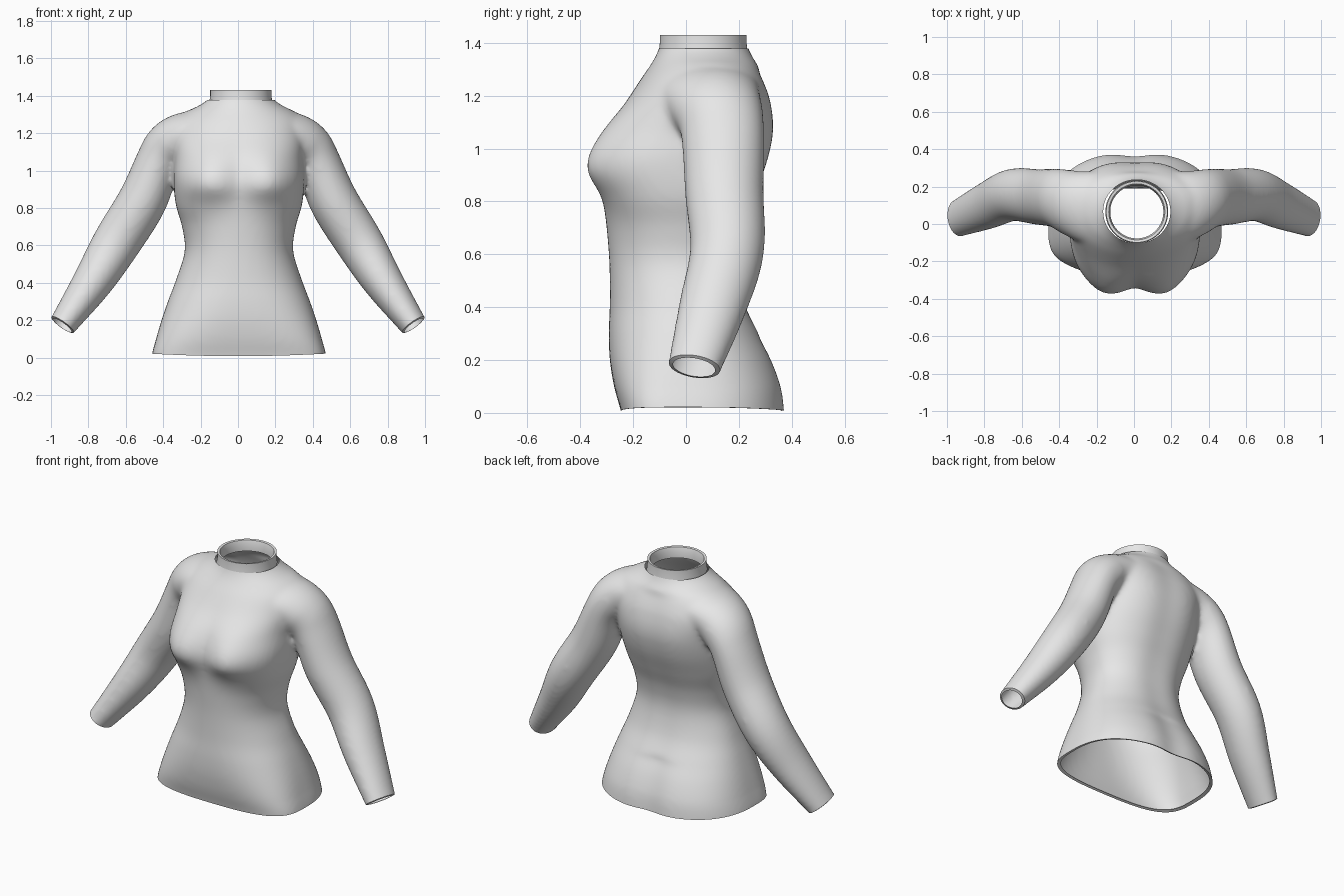
import bpy, bmesh, math
from mathutils import Vector

if "Cube" in bpy.data.objects:
    bpy.data.objects.remove(bpy.data.objects["Cube"])

grey = bpy.data.materials.new("light grey fabric")
grey.diffuse_color = (0.8, 0.8, 0.8, 1)
grey.use_nodes = True
grey.node_tree.nodes["Principled BSDF"].inputs["Base Color"].default_value = grey.diffuse_color


def spline(rows, steps):
    """Catmull-Rom interpolation through rows of numbers."""
    out = []
    for i in range(len(rows) - 1):
        a, b, c, d = (rows[max(0, min(len(rows) - 1, i + k))] for k in (-1, 0, 1, 2))
        for s in range(steps):
            t = s / steps
            out.append([0.5 * (2 * q + (r - p) * t + (2 * p - 5 * q + 4 * r - u) * t * t
                               + (3 * q - p - 3 * r + u) * t ** 3)
                        for p, q, r, u in zip(a, b, c, d)])
    return out + [list(rows[-1])]


def loft(bm, rings):
    """Closed solid through a list of point rings."""
    vs = [[bm.verts.new(p) for p in ring] for ring in rings]
    n = len(vs[0])
    for a, b in zip(vs, vs[1:]):
        for i in range(n):
            bm.faces.new((a[i], a[(i + 1) % n], b[(i + 1) % n], b[i]))
    bm.faces.new(vs[0][::-1])
    bm.faces.new(vs[-1])


def add_object(name, bm):
    me = bpy.data.meshes.new(name)
    bm.to_mesh(me)
    bm.free()
    ob = bpy.data.objects.new(name, me)
    bpy.context.collection.objects.link(ob)
    me.materials.append(grey)
    return ob


def power(v, n):
    return math.copysign(abs(v) ** (2 / n), v)


def bell(v, width):
    return math.exp(-(v / width) ** 2)


# Torso: height, half width, front y, back y, y of widest point, front and back squareness
TORSO = [
    (-0.04, 0.470, -0.235, 0.385, 0.00, 3.8, 2.4),
    (0.02, 0.463, -0.248, 0.382, 0.00, 3.7, 2.4),
    (0.10, 0.443, -0.272, 0.370, 0.00, 3.2, 2.4),
    (0.20, 0.414, -0.288, 0.335, 0.00, 2.7, 2.3),
    (0.30, 0.380, -0.292, 0.285, 0.00, 2.4, 2.2),
    (0.42, 0.335, -0.288, 0.230, 0.00, 2.2, 2.1),
    (0.57, 0.290, -0.290, 0.202, 0.00, 2.2, 2.1),
    (0.70, 0.304, -0.300, 0.222, 0.00, 2.2, 2.1),
    (0.82, 0.338, -0.312, 0.268, 0.01, 2.5, 2.1),
    (0.95, 0.350, -0.320, 0.317, 0.03, 2.9, 2.2),
    (1.07, 0.348, -0.290, 0.340, 0.06, 2.6, 2.3),
    (1.18, 0.360, -0.222, 0.328, 0.09, 2.3, 2.3),
    (1.26, 0.350, -0.172, 0.300, 0.11, 2.1, 2.1),
    (1.31, 0.300, -0.138, 0.275, 0.11, 2.0, 2.0),
    (1.345, 0.228, -0.117, 0.252, 0.08, 2.0, 2.0),
    (1.38, 0.176, -0.102, 0.236, 0.065, 2.0, 2.0),
    (1.41, 0.160, -0.096, 0.228, 0.065, 2.0, 2.0),
]


def torso_ring(row):
    z, w, front, back, mid, nf, nb = row
    shift = 0.005 + 0.01 * max(0, min(1, (z - 1.2) / 0.15))
    bust = 0.064 * bell(z - 0.93, 0.17 if z > 0.93 else 0.10)
    groove = 0.022 if z < 0.3 else 0.012
    ring = []
    for k in range(120):
        t = 2 * math.pi * k / 120
        c, s = math.cos(t), math.sin(t)
        if s < 0:
            x, y = w * power(c, nf), mid + (mid - front) * power(s, nf)
            y -= bust * bell(abs(x) - 0.155, 0.14) * min(1, -3 * s)
        else:
            x, y = w * power(c, nb), mid + (back - mid) * power(s, nb)
            if z < 1.3:  # shallow hollow along the spine
                y -= groove * bell(x, 0.10) * s
        ring.append((x + shift, y, z))
    return ring


# Sleeve: x, y, z of the centre line, half width across, half depth in y
SLEEVE = [
    (0.14, 0.075, 1.225, 0.110, 0.205),
    (0.24, 0.090, 1.200, 0.122, 0.195),
    (0.32, 0.110, 1.165, 0.133, 0.178),
    (0.38, 0.130, 1.115, 0.132, 0.164),
    (0.43, 0.140, 1.035, 0.122, 0.156),
    (0.513, 0.145, 0.835, 0.131, 0.149),
    (0.65, 0.155, 0.613, 0.128, 0.140),
    (0.78, 0.100, 0.400, 0.107, 0.127),
    (0.94, 0.030, 0.172, 0.073, 0.100),
    (0.98, 0.012, 0.115, 0.066, 0.092),
]


def sleeve_rings(side):
    pts = spline(SLEEVE, 6)
    rings = []
    for i, (x, y, z, r, ry) in enumerate(pts):
        a, b = pts[max(i - 1, 0)], pts[min(i + 1, len(pts) - 1)]
        d = (Vector(b[:3]) - Vector(a[:3])).normalized()
        across = Vector((-d.z, 0, d.x)).normalized()
        depth = across.cross(d)
        ring = []
        for k in range(48):
            t = 2 * math.pi * k / 48
            p = Vector((x, y, z)) + across * r * math.cos(t) + depth * ry * math.sin(t)
            ring.append((side * p.x, p.y, p.z))
        rings.append(ring if side > 0 else ring[::-1])
    return rings


# Body solid: torso and overlapping sleeves
bm = bmesh.new()
loft(bm, [torso_ring(r) for r in spline(TORSO, 7)])
for side in (1, -1):
    loft(bm, sleeve_rings(side))
bmesh.ops.recalc_face_normals(bm, faces=bm.faces)
body = add_object("shirt_body", bm)

# Fuse into one skin and soften the joins
mod = body.modifiers.new("fuse", 'REMESH')
mod.mode = 'VOXEL'
mod.voxel_size = 0.013
mod = body.modifiers.new("soften", 'SMOOTH')
mod.factor, mod.iterations = 0.5, 14
deps = bpy.context.evaluated_depsgraph_get()
fused = bpy.data.meshes.new_from_object(body.evaluated_get(deps))
body.modifiers.clear()
body.data = fused


def cut(bm, point, normal, keep):
    """Open the skin beyond a plane, only where keep(centre) is true."""
    faces = [f for f in bm.faces if keep(f.calc_center_median())]
    geom = set(faces)
    for f in faces:
        geom.update(f.edges)
        geom.update(f.verts)
    bmesh.ops.bisect_plane(bm, geom=list(geom), plane_co=point, plane_no=normal, clear_outer=True)


def fold_in(bm, keep, scale, lift):
    """Turn an open edge inwards as a narrow lip."""
    edges = [e for e in bm.edges if e.is_boundary and keep(e.verts[0].co)]
    new = bmesh.ops.extrude_edge_only(bm, edges=edges)["geom"]
    verts = [g for g in new if isinstance(g, bmesh.types.BMVert)]
    mid = sum((v.co for v in verts), Vector()) / len(verts)
    for v in verts:
        v.co = mid + (v.co - mid) * scale + Vector(lift)


# Open the hem, neck and cuffs, then fold the hem and cuffs
bm = bmesh.new()
bm.from_mesh(fused)
cut(bm, (0, 0, 0.014), (0, 0, -1), lambda c: c.z < 0.15 and abs(c.x) < 0.6)
cut(bm, (0, 0, 1.378), (0, 0, 1), lambda c: c.z > 1.3)
for side in (1, -1):
    axis = Vector((side * 0.57, -0.17, -0.80))
    cut(bm, (side * 0.94, 0.03, 0.178), axis, lambda c: c.x * side > 0.75 and c.z < 0.45)
    fold_in(bm, lambda c: c.x * side > 0.75 and c.z < 0.45, 0.82, axis * 0.004)
# hem dips a little at the middle of front and back
for v in bm.verts:
    if v.co.z < 0.10 and abs(v.co.x) < 0.6:
        v.co.z += (0.10 - v.co.z) / 0.086 * (0.013 * (v.co.x / 0.46) ** 2 - 0.006)
fold_in(bm, lambda c: c.z < 0.05 and abs(c.x) < 0.6, 0.955, (0, 0, 0.006))
bm.to_mesh(fused)
bm.free()
if not fused.materials:
    fused.materials.append(grey)

# Collar band: outer wall, rim and inner wall
bm = bmesh.new()
PROFILE = [(0.168, 1.365), (0.164, 1.40), (0.164, 1.43), (0.150, 1.428), (0.142, 1.40), (0.142, 1.365)]
rings = [[bm.verts.new((0.015 + r * math.cos(2 * math.pi * k / 64),
                        0.065 + r * math.sin(2 * math.pi * k / 64), z)) for k in range(64)]
         for r, z in PROFILE]
for a, b in zip(rings, rings[1:]):
    for k in range(64):
        bm.faces.new((a[k], a[(k + 1) % 64], b[(k + 1) % 64], b[k]))
collar = add_object("collar", bm)

for ob in (body, collar):
    bpy.ops.object.select_all(action='DESELECT')
    ob.select_set(True)
    bpy.context.view_layer.objects.active = ob
    bpy.ops.object.shade_smooth_by_angle(angle=math.radians(40))
